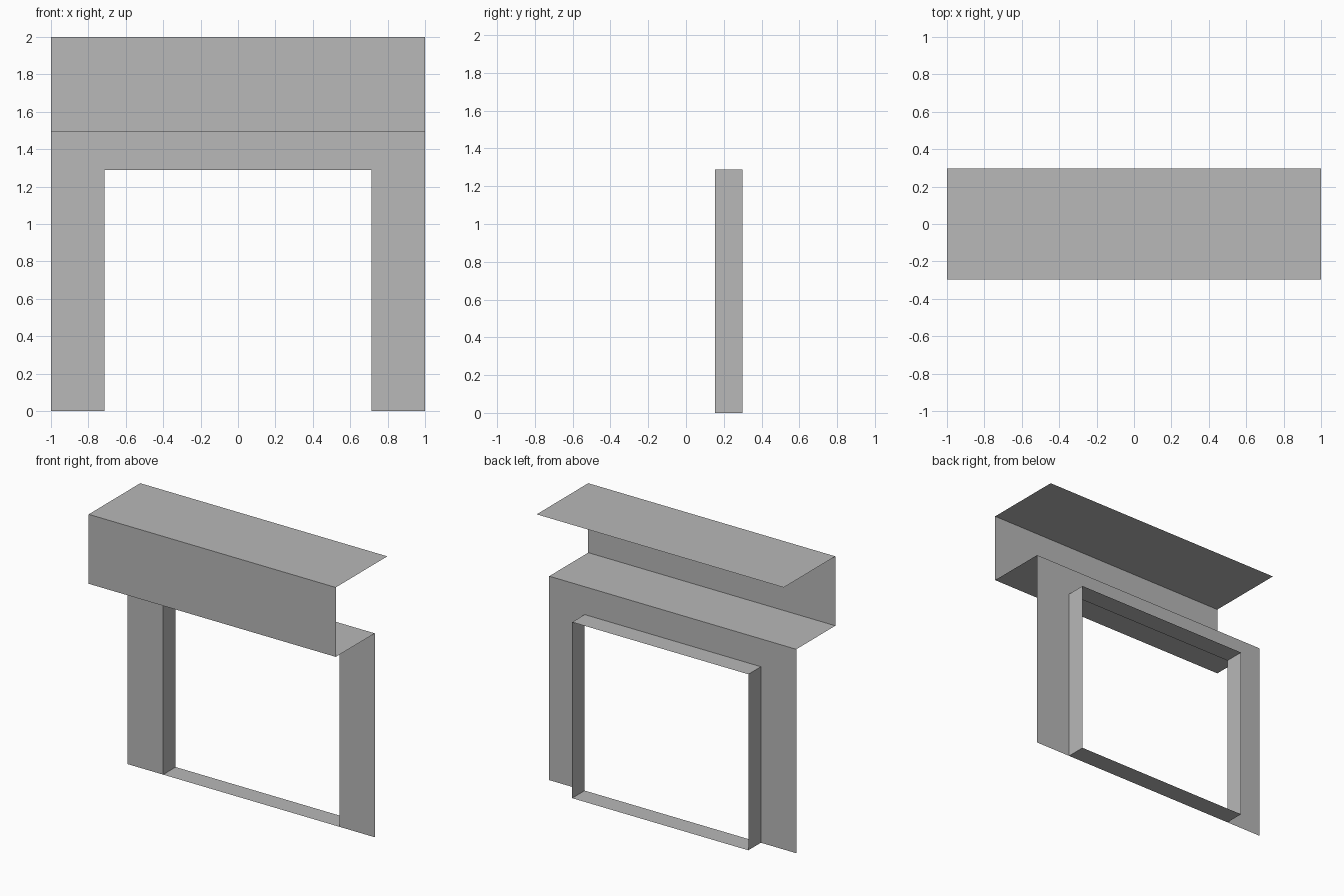
import bpy

cube = bpy.data.objects.get("Cube")
if cube:
    bpy.data.objects.remove(cube, do_unlink=True)

# Single grey sheet material
GREY = (0.48, 0.48, 0.48, 1)
grey = bpy.data.materials.new("plain grey")
grey.use_nodes = True
grey.diffuse_color = GREY
grey.node_tree.nodes["Principled BSDF"].inputs["Base Color"].default_value = GREY

HALF_WIDTH, DEPTH, HEIGHT = 1.0, 0.298, 2.0
SHELF_Z = 1.492
WALL_Y = 0.153
OPEN_X, OPEN_Z = 0.713, 1.288


def sheet(name, verts, faces):
    mesh = bpy.data.meshes.new(name)
    mesh.from_pydata(verts, [], faces)
    mesh.materials.append(grey)
    obj = bpy.data.objects.new(name, mesh)
    bpy.context.collection.objects.link(obj)
    return obj


def sweep(name, start, end, closed=False):
    """Thin sheet joining two matching paths, one quad per path segment."""
    n = len(start)
    faces = [(i, (i + 1) % n, (i + 1) % n + n, i + n)
             for i in range(n if closed else n - 1)]
    return sheet(name, start + end, faces)


# Canopy: top panel, front fascia and lower shelf folded from one strip
profile = [(DEPTH, HEIGHT), (-DEPTH, HEIGHT), (-DEPTH, SHELF_Z), (WALL_Y, SHELF_Z)]
sweep("folded_canopy",
      [(-HALF_WIDTH, y, z) for y, z in profile],
      [(HALF_WIDTH, y, z) for y, z in profile])

# Wall: upside-down U around the opening
outline = [(-HALF_WIDTH, 0), (-OPEN_X, 0), (-OPEN_X, OPEN_Z), (OPEN_X, OPEN_Z),
           (OPEN_X, 0), (HALF_WIDTH, 0), (HALF_WIDTH, SHELF_Z), (-HALF_WIDTH, SHELF_Z)]
sheet("front_wall", [(x, WALL_Y, z) for x, z in outline], [range(len(outline))])

# Opening lining: sill, jambs and head running back from the wall
opening = [(-OPEN_X, 0), (OPEN_X, 0), (OPEN_X, OPEN_Z), (-OPEN_X, OPEN_Z)]
sweep("opening_lining",
      [(x, DEPTH, z) for x, z in opening],
      [(x, WALL_Y, z) for x, z in opening], closed=True)
